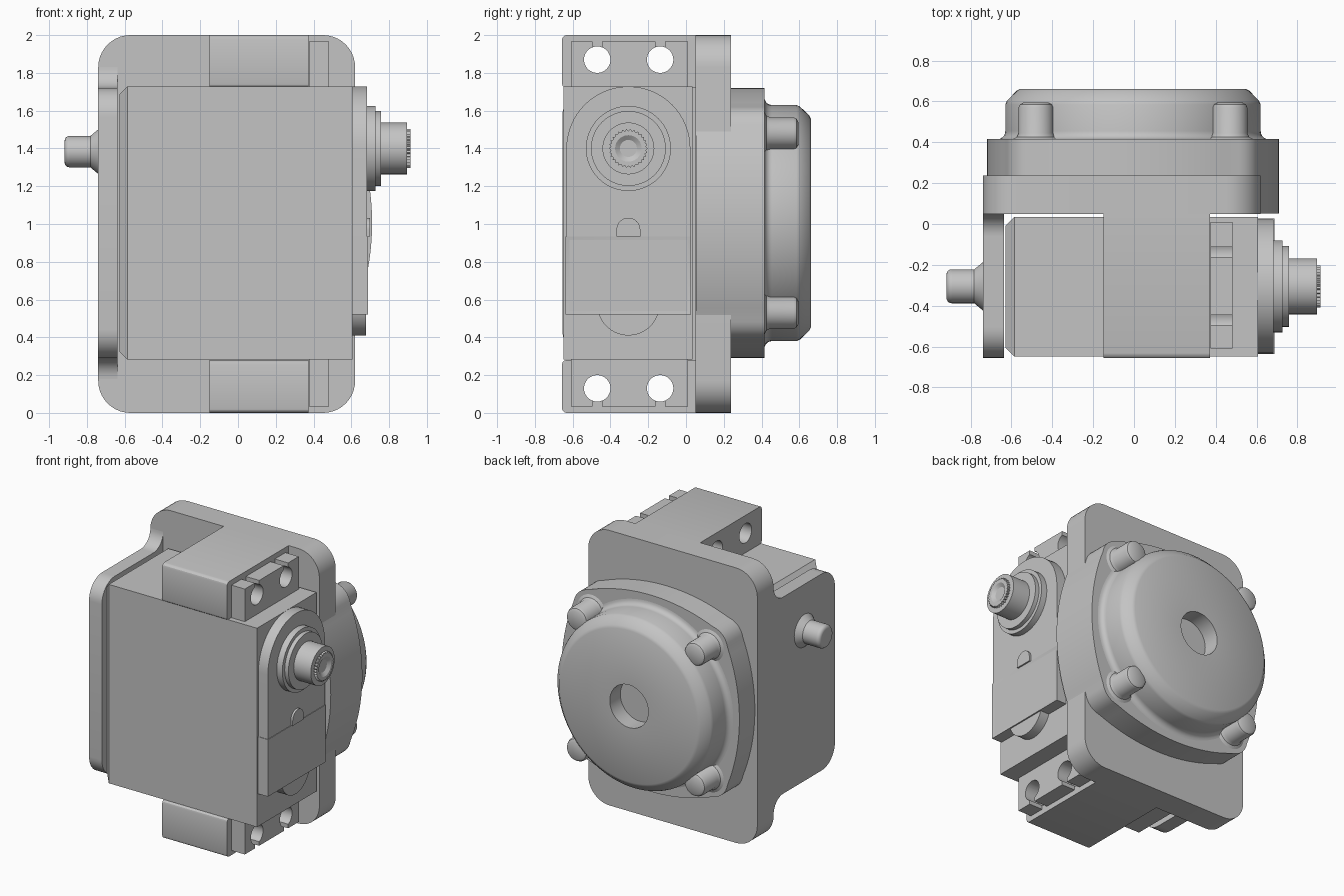
import bpy, bmesh, math
from math import pi, sin, cos, sqrt

if "Cube" in bpy.data.objects:
    bpy.data.objects.remove(bpy.data.objects["Cube"])

grey = bpy.data.materials.new("plain grey")
grey.diffuse_color = (0.55, 0.55, 0.55, 1)
grey.use_nodes = True
grey.node_tree.nodes["Principled BSDF"].inputs["Base Color"].default_value = grey.diffuse_color


def finish(name, bm):
    bmesh.ops.remove_doubles(bm, verts=bm.verts, dist=1e-5)
    bmesh.ops.recalc_face_normals(bm, faces=bm.faces)
    me = bpy.data.meshes.new(name)
    bm.to_mesh(me)
    bm.free()
    me.materials.append(grey)
    ob = bpy.data.objects.new(name, me)
    bpy.context.collection.objects.link(ob)
    return ob


def place(axis, t, u, v):
    """t runs along the axis; (u, v) is (y, z) for x and (x, z) for y."""
    return (t, u, v) if axis == 'x' else (u, t, v)


def prism(name, pts, axis, a, b, bevel=0.0):
    bm = bmesh.new()
    lo = [bm.verts.new(place(axis, a, *p)) for p in pts]
    hi = [bm.verts.new(place(axis, b, *p)) for p in pts]
    bm.faces.new(lo)
    top = bm.faces.new(hi)
    n = len(pts)
    for i in range(n):
        bm.faces.new((lo[i], lo[(i + 1) % n], hi[(i + 1) % n], hi[i]))
    if bevel:
        bmesh.ops.bevel(bm, geom=list(top.edges), offset=bevel, segments=4,
                        profile=0.5, affect='EDGES')
    return finish(name, bm)


def lathe(name, profile, axis, centre, segs=64, teeth=False):
    """Turn (radius, position) points round a line through centre."""
    bm = bmesh.new()
    rings = []
    for r, t in profile:
        ring = []
        for i in range(segs):
            k = 0.9 if teeth and r > 0.085 and i % 2 else 1
            a = 2 * pi * i / segs
            ring.append(bm.verts.new(place(axis, t, centre[0] + r * k * cos(a),
                                           centre[1] + r * k * sin(a))))
        rings.append(ring)
    for p, q in zip(rings, rings[1:]):
        for i in range(segs):
            j = (i + 1) % segs
            bm.faces.new((p[i], p[j], q[j], q[i]))
    return finish(name, bm)


def box(name, x, y, z, bevel=0.0, pick=lambda e: True):
    bm = bmesh.new()
    bmesh.ops.create_cube(bm, size=1)
    for v in bm.verts:
        v.co = [lo + (c + 0.5) * (hi - lo) for c, (lo, hi) in zip(v.co, (x, y, z))]
    if bevel:
        bmesh.ops.bevel(bm, geom=[e for e in bm.edges if pick(e)], offset=bevel,
                        segments=1 if bevel > 0.03 else 3, profile=0.5, affect='EDGES')
    return finish(name, bm)


def arc(cx, cy, r, a0, a1, n=10):
    return [(cx + r * cos(math.radians(a0 + (a1 - a0) * i / n)),
             cy + r * sin(math.radians(a0 + (a1 - a0) * i / n))) for i in range(n + 1)]


def cut(ob, cutter):
    m = ob.modifiers.new("cut", 'BOOLEAN')
    m.operation, m.solver, m.object = 'DIFFERENCE', 'EXACT', cutter
    bpy.context.view_layer.objects.active = ob
    bpy.ops.object.modifier_apply(modifier=m.name)
    cutter.hide_render = True
    cutter.hide_set(True)


# Bracket: upright plate with rounded corners
r = 0.17
prism("bracket_plate",
      arc(0.62 - r, 2 - r, r, 0, 90) + arc(-0.74 + r, 2 - r, r, 90, 180)
      + arc(-0.74 + r, r, r, 180, 270) + arc(0.62 - r, r, r, 270, 360), 'y', 0.05, 0.237)

# Bracket: side wing, filleted into the plate and rounded at the front
upper = [(0.1, 1.83)] + arc(-0.06, 1.83, 0.11, 0, -90) + arc(-0.505, 1.57, 0.15, 90, 180)
prism("bracket_wing", upper + [(y, 2.01 - z) for y, z in reversed(upper)],
      'x', -0.74, -0.637)

# Upper and lower mounting blocks with servo ears and screw holes
ear_y = (-0.137, -0.47)
for side, flip in (("upper", False), ("lower", True)):
    def zr(a, b):
        return (2 - b, 2 - a) if flip else (a, b)
    hole_z = zr(1.87, 1.87)[0]
    block = box(side + "_mounting_block", (-0.15, 0.372), (-0.657, 0.08), zr(1.72, 2.0),
                0.025, lambda e: all(v.co.y < -0.6 for v in e.verts)
                and abs(e.verts[0].co.x - e.verts[1].co.x) > 0.1)
    ear = box(side + "_servo_ear", (0.375, 0.482), (-0.61, 0.01), zr(1.71, 1.965))
    for y in ear_y:
        hole = lathe("hole_cutter", [(0, -0.3), (0.07, -0.3), (0.07, 0.6), (0, 0.6)],
                     'x', (y, hole_z), 40)
        slot = box("slot_cutter", (0.36, 0.6), (y - 0.025, y + 0.025), zr(1.87, 2.1))
        cut(block, hole)
        cut(ear, hole)
        cut(ear, slot)

# Servo case, chamfered at its far end
box("servo_case", (-0.628, 0.607), (-0.648, 0.035), (0.282, 1.728), 0.042,
    lambda e: all(v.co.x < -0.6 for v in e.verts))
prism("gear_cover", arc(-0.305, 1.4, 0.328, 0, 180, 32) + [(-0.633, 0.52), (0.023, 0.52)],
      'x', 0.6, 0.683)
lathe("round_boss", [(0, 0.6), (0.165, 0.6), (0.165, 0.677), (0, 0.677)],
      'x', (-0.305, 0.575))

# Raised label panel with a shallow inset centre and a half-round tab
bm = bmesh.new()
bmesh.ops.create_cube(bm, size=1)
for v in bm.verts:
    v.co = (0.647 + v.co.x * 0.08, -0.305 + v.co.y * 0.664, 0.7275 + v.co.z * 0.415)
bm.faces.ensure_lookup_table()
front = max(bm.faces, key=lambda f: f.calc_center_median().x)
bmesh.ops.inset_region(bm, faces=[front], thickness=0.035)
bmesh.ops.translate(bm, verts=front.verts, vec=(-0.005, 0, 0))
finish("label_panel", bm)
prism("half_round_tab", arc(-0.305, 0.97, 0.063, 0, 180, 20) + [(-0.368, 0.935), (-0.242, 0.935)],
      'x', 0.66, 0.698)

# Output shaft: stepped collars and a toothed tip with a recess
lathe("output_shaft", [(0, 0.66), (0.225, 0.66), (0.225, 0.728), (0.198, 0.728),
                       (0.198, 0.758), (0.137, 0.758), (0.137, 0.895), (0, 0.895)],
      'x', (-0.305, 1.4))
lathe("toothed_tip", [(0.103, 0.85), (0.103, 0.914), (0.07, 0.914), (0.045, 0.897), (0, 0.897)],
      'x', (-0.305, 1.4), 60, True)

# Pivot peg on the wing
lathe("pivot_peg", [(0, -0.7), (0.118, -0.7), (0.118, -0.74), (0.083, -0.782), (0.083, -0.89)]
      + [(0.058 + 0.025 * cos(a * pi / 8), -0.893 - 0.025 * sin(a * pi / 8)) for a in range(5)]
      + [(0, -0.918)], 'x', (-0.305, 1.383))

# Housing flange: square with bowed sides and rounded corners
CX, CZ = -0.005, 1.005
R, H = 1.36, 0.715
side_pts = []
for i in range(-10, 11):
    d = 0.5 * i / 10
    side_pts.append((H - R + sqrt(R * R - d * d), d))
c0 = side_pts[-1][0]
# corner blend from the end of one bowed side to the next
P0, P1, P2 = (c0, 0.5), (0.575, 0.575), (0.5, c0)
P1 = (c0 - 0.02, c0 - 0.02)
corner = [tuple((1 - t) ** 2 * P0[k] + 2 * t * (1 - t) * P1[k] + t * t * P2[k] for k in (0, 1))
          for t in [j / 8 for j in range(1, 8)]]
outline = []
for q in range(4):
    c, s = round(cos(q * pi / 2)), round(sin(q * pi / 2))
    outline += [(CX + x * c - z * s, CZ + x * s + z * c) for x, z in side_pts + corner]
prism("housing_flange", outline, 'y', 0.052, 0.415, 0.03)

# Round housing drum with a base fillet, bevelled rim and blind centre hole
lathe("housing_drum",
      [(0, 0.3), (0.665, 0.3), (0.665, 0.415)]
      + [(0.665 - 0.04 * sin(a * pi / 10), 0.455 - 0.04 * cos(a * pi / 10)) for a in range(1, 6)]
      + [(0.625, 0.585), (0.617, 0.603), (0.57, 0.652), (0.55, 0.662), (0.155, 0.662),
         (0.155, 0.54), (0, 0.54)], 'y', (CX, CZ), 96)

# Four screw posts with flared feet
for sx in (-1, 1):
    for sz in (-1, 1):
        lathe("screw_post", [(0, 0.38), (0.115, 0.38), (0.115, 0.415), (0.095, 0.425),
                             (0.085, 0.445), (0.085, 0.57), (0.078, 0.585), (0.06, 0.595),
                             (0, 0.595)], 'y', (CX + sx * 0.475, CZ + sz * 0.475), 40)

# Smooth the round surfaces, keep the edges crisp
bpy.ops.object.select_all(action='DESELECT')
for ob in bpy.context.scene.objects:
    if not ob.hide_render:
        ob.select_set(True)
        bpy.context.view_layer.objects.active = ob
bpy.ops.object.shade_smooth_by_angle(angle=math.radians(30))
